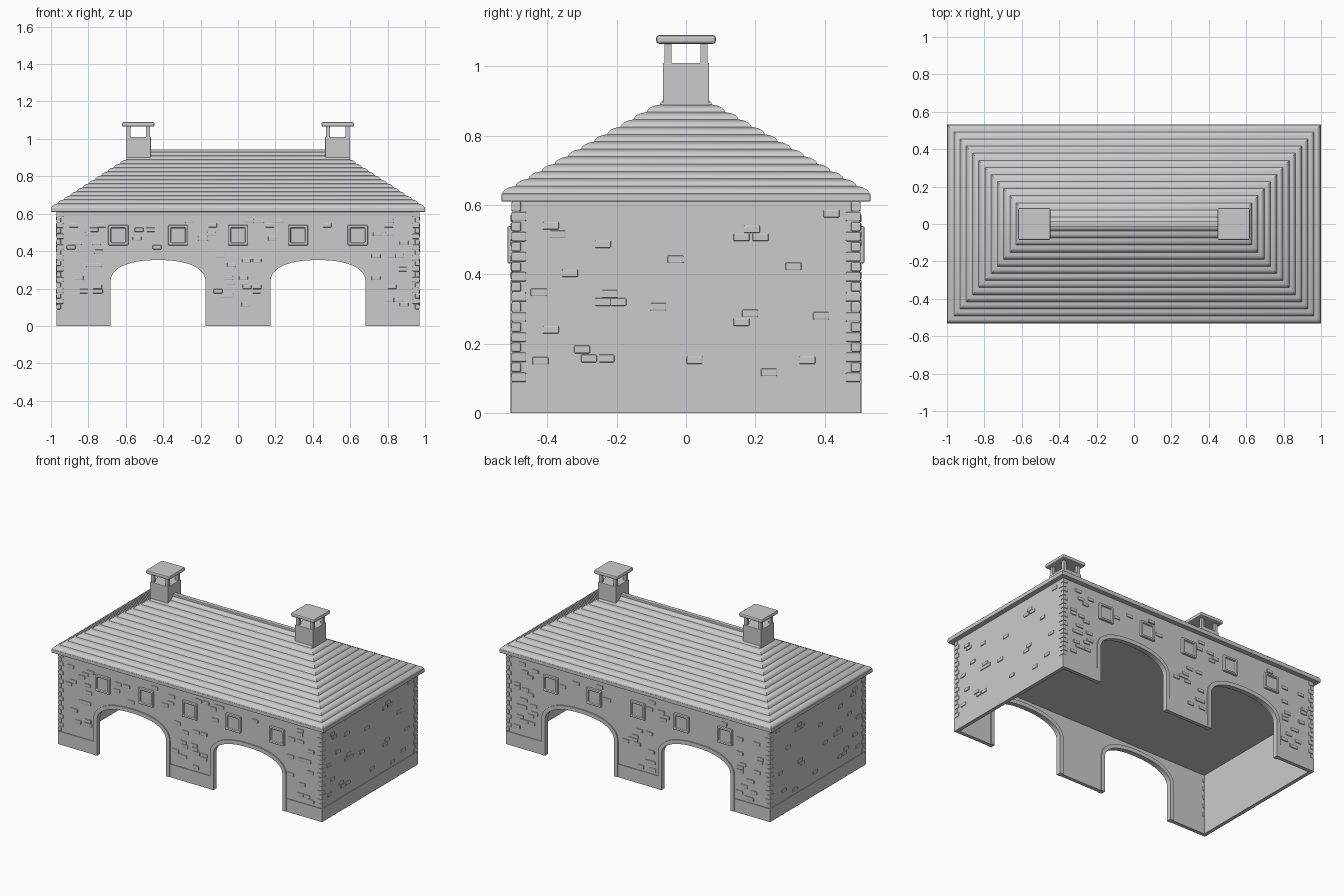
import bpy, bmesh, math, random
from mathutils import Vector

if "Cube" in bpy.data.objects:
    bpy.data.objects.remove(bpy.data.objects["Cube"])

random.seed(7)


def finish(name, bm, bevel=0.0, segs=2, smooth=False):
    bmesh.ops.recalc_face_normals(bm, faces=bm.faces)
    me = bpy.data.meshes.new(name)
    bm.to_mesh(me)
    bm.free()
    ob = bpy.data.objects.new(name, me)
    bpy.context.collection.objects.link(ob)
    if bevel:
        m = ob.modifiers.new("bevel", 'BEVEL')
        m.width, m.segments = bevel, segs
    if smooth:
        bpy.ops.object.select_all(action='DESELECT')
        ob.select_set(True)
        bpy.context.view_layer.objects.active = ob
        bpy.ops.object.shade_smooth_by_angle(angle=math.radians(35))
    return ob


def add_box(bm, x0, x1, y0, y1, z0, z1):
    vs = bmesh.ops.create_cube(bm, size=1)['verts']
    for v in vs:
        v.co = Vector(((x0 + x1) / 2 + v.co.x * (x1 - x0),
                       (y0 + y1) / 2 + v.co.y * (y1 - y0),
                       (z0 + z1) / 2 + v.co.z * (z1 - z0)))
    return vs


def boxes(name, items, bevel=0.0):
    bm = bmesh.new()
    for b in items:
        add_box(bm, *b)
    return finish(name, bm, bevel)


def panel(name, outline, y0, y1):
    """Extrude an x/z outline from y0 to y1."""
    bm = bmesh.new()
    f = bm.faces.new([bm.verts.new((x, y0, z)) for x, z in outline])
    # keep the source face so the panel is closed on both sides
    g = bmesh.ops.extrude_face_region(bm, geom=[f], use_keep_orig=True)['geom']
    for v in g:
        if isinstance(v, bmesh.types.BMVert):
            v.co.y = y1
    return finish(name, bm, smooth=True)


AX, AW, TRIM = 0.4275, 0.254, 0.026


def arch(cx, grow=0.0, n=24):
    """Basket arch curve from left foot to right foot."""
    w, spring, rise = AW + grow, 0.235, 0.117 + grow
    pts = [(cx - w, 0.0)]
    for i in range(n + 1):
        a = math.pi * (1 - i / n)
        c, s = math.cos(a), max(0.0, math.sin(a))
        pts.append((cx + w * math.copysign(abs(c) ** 0.87, c), spring + rise * s ** 0.87))
    return pts + [(cx + w, 0.0)]


# long walls with two arched openings, their trims, plinths and windows
for sy, side in ((-1, "front"), (1, "back")):
    outline = [(-0.967, 0)] + arch(-AX) + arch(AX) + [(0.967, 0), (0.967, 0.615), (-0.967, 0.615)]
    panel(side + "_wall", outline, sy * 0.48, sy * 0.50)
    for cx in (-AX, AX):
        panel(side + "_arch_trim", arch(cx, TRIM) + arch(cx)[::-1], sy * 0.474, sy * 0.507)
    ya, yb = sorted((sy * 0.49, sy * 0.504))
    a, b = AX - AW - 0.005, AX + AW + 0.01
    boxes(side + "_plinth", [(-0.971, -b, ya, yb, 0, 0.087), (-a, a, ya, yb, 0, 0.087),
                             (b, 0.971, ya, yb, 0, 0.087)])
    bm = bmesh.new()
    for k in range(-2, 3):
        x = k * 0.32
        y0, y1 = sorted((sy * 0.49, sy * 0.515))
        vs = add_box(bm, x - 0.054, x + 0.054, y0, y1, 0.431, 0.539)
        bm.normal_update()
        face = [f for f in {f for v in vs for f in v.link_faces} if f.normal.y * sy > 0.9]
        bmesh.ops.inset_individual(bm, faces=face, thickness=0.02)
        bmesh.ops.inset_individual(bm, faces=face, thickness=0.001, depth=-0.011)
    finish(side + "_windows", bm, 0.005)

# end walls and plinths
for sx, side in ((-1, "left"), (1, "right")):
    xa, xb = sorted((sx * 0.947, sx * 0.967))
    boxes(side + "_wall", [(xa, xb, -0.5, 0.5, 0, 0.615)])
    xa, xb = sorted((sx * 0.95, sx * 0.971))
    boxes(side + "_plinth", [(xa, xb, -0.504, 0.504, 0, 0.087)])

# inner ceiling
boxes("ceiling", [(-0.95, 0.95, -0.485, 0.485, 0.40, 0.415)])

# corner stones, alternating long and short
stones = []
n = 18
h = (0.61 - 0.088) / n
for i in range(n):
    z = 0.088 + i * h
    lx, ly = (0.038, 0.028) if i % 2 else (0.024, 0.043)
    for sx in (-1, 1):
        for sy in (-1, 1):
            xs = sorted((sx * (0.971 - lx), sx * 0.971))
            ys = sorted((sy * (0.504 - ly), sy * 0.504))
            stones.append((*xs, *ys, z + 0.001, z + h - 0.001))
boxes("corner_stones", stones, 0.004)

# scattered bricks on the end walls
end_spots = [(-.39, .54), (-.37, .515), (-.24, .487), (-.335, .403), (-.425, .348), (-.22, .343),
             (-.24, .32), (-.195, .32), (-.39, .24), (-.30, .183), (-.28, .157), (-.23, .157),
             (-.42, .15), (-.03, .443), (-.08, .306), (.025, .152), (.19, .53), (.16, .507),
             (.215, .507), (.42, .575), (.31, .423), (.185, .287), (.16, .262), (.39, .28),
             (.35, .152), (.24, .117)]
bricks = []
for y, z in end_spots:
    for sx in (-1, 1):
        xs = sorted((sx * 0.96, sx * 0.972))
        bricks.append((*xs, y - 0.023, y + 0.023, z - 0.011, z + 0.011))


# scattered bricks on the long walls, clear of openings
def is_clear(x, z):
    if abs(z - 0.485) < 0.07 and any(abs(x - k * 0.32) < 0.085 for k in range(-2, 3)):
        return False
    return not (z < 0.40 and abs(abs(x) - AX) < AW + TRIM + 0.03)


for sy in (-1, 1):
    placed = 0
    while placed < 62:
        x, z = random.uniform(-0.9, 0.9), 0.115 + 0.0235 * random.randrange(20)
        if is_clear(x, z):
            ys = sorted((sy * 0.49, sy * 0.506))
            bricks.append((x - 0.023, x + 0.023, *ys, z - 0.011, z + 0.011))
            placed += 1
boxes("raised_bricks", bricks, 0.003)

# eave slab
boxes("eaves", [(-1, 1, -0.532, 0.532, 0.61, 0.633)], 0.003)

# hipped roof lofted in rounded courses
bm = bmesh.new()
courses, z0, z1 = 14, 0.633, 0.932
bump = [(0.0, 0.0), (0.08, 0.32), (0.25, 0.58), (0.55, 0.84)]
steps = [((i + t) / courses, (i + u) / courses) for i in range(courses) for t, u in bump] + [(0.999, 1.0)]
prev = None
for t, u in steps:
    x, y, z = 0.997 - 0.467 * t, 0.53 * (1 - t), z0 + (z1 - z0) * u
    ring = [bm.verts.new(p) for p in ((-x, -y, z), (x, -y, z), (x, y, z), (-x, y, z))]
    if prev:
        for k in range(4):
            bm.faces.new((prev[k], prev[(k + 1) % 4], ring[(k + 1) % 4], ring[k]))
    else:
        bm.faces.new(ring[::-1])
    prev = ring
bm.faces.new(prev)
finish("roof", bm, smooth=True)
boxes("ridge_cap", [(-0.5, 0.5, -0.014, 0.014, 0.915, 0.944)], 0.004)

# chimneys with open posts and a cap
for sx, side in ((-1, "left"), (1, "right")):
    c = sx * 0.533
    boxes(side + "_chimney", [(c - 0.067, c + 0.067, -0.067, 0.067, 0.84, 1.01)], 0.003)
    boxes(side + "_chimney_posts", [(c + i * 0.052 - 0.01, c + i * 0.052 + 0.01,
                                     j * 0.052 - 0.01, j * 0.052 + 0.01, 1.0, 1.07)
                                    for i in (-1, 1) for j in (-1, 1)])
    boxes(side + "_chimney_cap", [(c - 0.086, c + 0.086, -0.086, 0.086, 1.065, 1.09)], 0.008)
